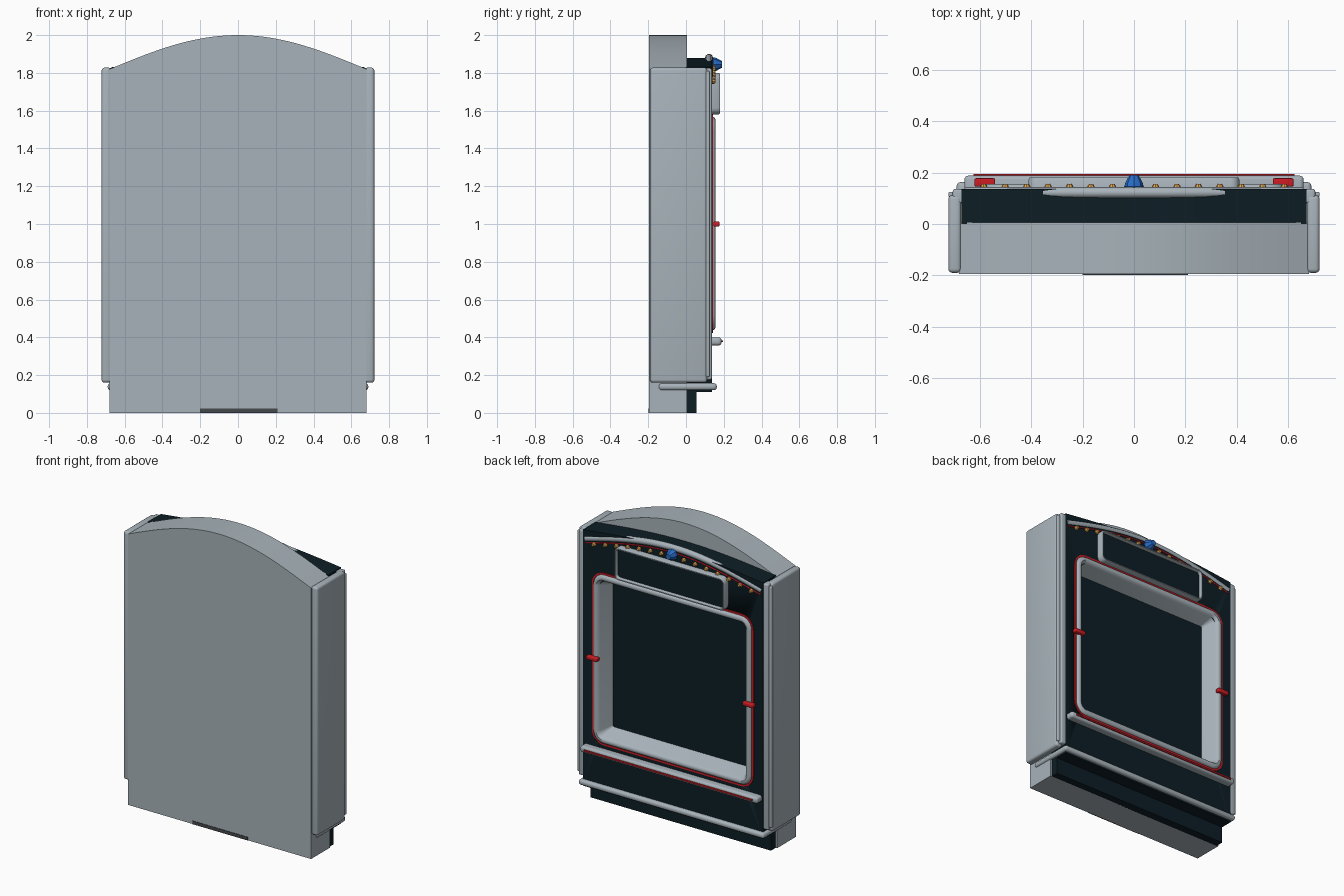
import bpy, bmesh, math
from mathutils import Matrix

if "Cube" in bpy.data.objects:
    bpy.data.objects.remove(bpy.data.objects["Cube"])


def mat(name, r, g, b):
    m = bpy.data.materials.new(name)
    m.diffuse_color = (r, g, b, 1)
    m.use_nodes = True
    m.node_tree.nodes["Principled BSDF"].inputs["Base Color"].default_value = m.diffuse_color
    return m


GREY = mat("metal grey", 0.39, 0.45, 0.49)
DARK = mat("dark teal", 0.004, 0.013, 0.019)
RED = mat("red trim", 0.60, 0.012, 0.018)
GOLD = mat("gold bulb", 0.75, 0.38, 0.09)
BLUE = mat("blue gem", 0.02, 0.15, 0.58)
CHAR = mat("charcoal", 0.06, 0.065, 0.07)


def finish(name, bm, material, smooth=True):
    bmesh.ops.recalc_face_normals(bm, faces=bm.faces)
    me = bpy.data.meshes.new(name)
    bm.to_mesh(me)
    bm.free()
    ob = bpy.data.objects.new(name, me)
    bpy.context.collection.objects.link(ob)
    me.materials.append(material)
    if smooth:
        bpy.ops.object.select_all(action='DESELECT')
        ob.select_set(True)
        bpy.context.view_layer.objects.active = ob
        bpy.ops.object.shade_smooth_by_angle(angle=math.radians(35))
    return ob


def box(name, x, y, z, material, bevel=0.0):
    """Box from (min, max) ranges with optionally rounded edges."""
    bm = bmesh.new()
    bmesh.ops.create_cube(bm, size=1)
    for v in bm.verts:
        for i, (a, b) in enumerate((x, y, z)):
            v.co[i] = (a + b) / 2 + v.co[i] * (b - a)
    if bevel:
        bmesh.ops.bevel(bm, geom=bm.edges[:], offset=bevel, segments=4,
                        profile=0.5, affect='EDGES')
    return finish(name, bm, material)


def prism(name, outline, y0, y1, material):
    """Extrude an x-z outline along y."""
    bm = bmesh.new()
    f = bm.faces.new([bm.verts.new((x, y0, z)) for x, z in outline])
    r = bmesh.ops.extrude_face_region(bm, geom=[f])
    bmesh.ops.translate(bm, vec=(0, y1 - y0, 0),
                        verts=[v for v in r["geom"] if isinstance(v, bmesh.types.BMVert)])
    return finish(name, bm, material)


def arch(half, z_end, rise, n=40):
    """Points of a cosine arch from +half to -half."""
    xs = [half - 2 * half * i / n for i in range(n + 1)]
    return [(x, z_end + rise * math.cos(math.pi / 2 * x / half)) for x in xs]


def round_rect(hw, hh, r, zc, n=6):
    pts = []
    for k, (sx, sz) in enumerate(((1, 1), (-1, 1), (-1, -1), (1, -1))):
        for i in range(n + 1):
            a = math.pi / 2 * (k + i / n)
            pts.append((sx * (hw - r) + r * math.cos(a), zc + sz * (hh - r) + r * math.sin(a)))
    return pts


def frame(name, hw, hh, r, zc, section, material):
    """Closed rounded-rectangle frame; section is a loop of (inset, y)."""
    bm = bmesh.new()
    rings = [[bm.verts.new((x, y, z)) for x, z in
              round_rect(hw - d, hh - d, max(r - d, 0.012), zc)] for d, y in section]
    for a, b in zip(rings, rings[1:] + rings[:1]):
        n = len(a)
        for i in range(n):
            bm.faces.new((a[i], a[(i + 1) % n], b[(i + 1) % n], b[i]))
    return finish(name, bm, material)


def tube(name, pts, radius, material):
    cu = bpy.data.curves.new(name, 'CURVE')
    cu.dimensions = '3D'
    cu.bevel_depth = radius
    cu.bevel_resolution = 3
    cu.use_fill_caps = True
    sp = cu.splines.new('POLY')
    sp.points.add(len(pts) - 1)
    for p, co in zip(sp.points, pts):
        p.co = (*co, 1)
    cu.materials.append(material)
    ob = bpy.data.objects.new(name, cu)
    bpy.context.collection.objects.link(ob)
    bpy.ops.object.select_all(action='DESELECT')
    ob.select_set(True)
    bpy.context.view_layer.objects.active = ob
    bpy.ops.object.convert(target='MESH')
    bpy.ops.object.shade_smooth_by_angle(angle=math.radians(50))
    return ob


def stud(name, x, y, z, steps, sides, material):
    """Faceted knob pointing along +y; steps are (radius, y offset)."""
    bm = bmesh.new()
    for (r0, a), (r1, b) in zip(steps, steps[1:]):
        bmesh.ops.create_cone(bm, cap_ends=True, segments=sides, radius1=r0, radius2=r1,
                              depth=b - a, matrix=Matrix.Translation((x, y + (a + b) / 2, z))
                              @ Matrix.Rotation(-math.pi / 2, 4, 'X'))
    return finish(name, bm, material, False)


# Arched grey shell
prism("shell", [(-0.68, 0), (0.68, 0)] + arch(0.68, 1.82, 0.18), -0.195, 0.005, GREY)
box("shell_tab", (-0.2, 0.21), (-0.198, -0.19), (0, 0.022), CHAR)

# Dark body with a recess for the screen
body = prism("body", [(-0.67, 0.11), (0.67, 0.11)] + arch(0.67, 1.83, 0.05), 0.0, 0.137, DARK)
cutter = prism("recess_cutter", round_rect(0.55, 0.53, 0.06, 1.0), 0.05, 0.3, DARK)
mod = body.modifiers.new("recess", 'BOOLEAN')
mod.operation = 'DIFFERENCE'
mod.object = cutter
bpy.context.view_layer.objects.active = body
bpy.ops.object.modifier_apply(modifier=mod.name)
bpy.data.objects.remove(cutter)
box("base", (-0.67, 0.67), (0.0, 0.055), (0, 0.115), DARK)

# Side panels and front edge strips
for s, side in ((-1, "left"), (1, "right")):
    xr = lambda a, b: tuple(sorted((s * a, s * b)))
    box(side + "_panel", xr(0.672, 0.722), (-0.19, 0.112), (0.16, 1.828), GREY, 0.016)
    box(side + "_edge_strip", xr(0.662, 0.705), (0.08, 0.137), (0.175, 1.825), GREY, 0.01)
    box(side + "_edge_gap", xr(0.69, 0.722), (0.105, 0.125), (0.19, 1.81), GREY, 0.006)
    # Red clips on the screen frame
    box(side + "_clip", xr(0.54, 0.62), (0.145, 0.178), (0.987, 1.013), RED, 0.006)

# Screen frame with sloping inner walls and red outline
frame("screen_frame", 0.588, 0.567, 0.08, 1.003,
      [(0, 0.06), (0, 0.14), (0.006, 0.151), (0.016, 0.156), (0.028, 0.156),
       (0.038, 0.149), (0.045, 0.135), (0.082, 0.052), (0.05, 0.045)], GREY)
frame("screen_outline", 0.6, 0.579, 0.09, 1.003,
      [(0, 0.12), (0, 0.143), (0.012, 0.143), (0.012, 0.12)], RED)

# Upper sign panel
frame("sign_frame", 0.41, 0.11, 0.035, 1.69,
      [(0, 0.12), (0, 0.172), (0.005, 0.181), (0.012, 0.181), (0.017, 0.172), (0.017, 0.12)], GREY)
prism("sign_face", round_rect(0.4, 0.1, 0.03, 1.69), 0.12, 0.16, DARK)

# Shelf with red line, and lower rim
box("shelf", (-0.66, 0.66), (0.1, 0.188), (0.357, 0.4), GREY, 0.016)
box("shelf_line", (-0.625, 0.625), (0.18, 0.195), (0.374, 0.384), RED)
box("lower_rim", (-0.69, 0.69), (-0.145, 0.163), (0.12, 0.157), GREY, 0.016)

# Arched top trim with red line beneath
tube("top_trim", [(x, 0.122, z) for x, z in arch(0.655, 1.772, 0.108)], 0.021, GREY)
tube("top_trim_line", [(x, 0.136, z - 0.026) for x, z in arch(0.65, 1.772, 0.108)], 0.005, RED)

# Row of bulbs and centre gem
for i in range(-7, 8):
    if i:
        x = i * 0.0835
        z = 1.74 + 0.09 * math.cos(math.pi / 2 * x / 0.655)
        stud("bulb_%d" % (i + 8), x, 0.13, z, [(0.014, 0), (0.014, 0.015), (0.008, 0.026)], 8, GOLD)
stud("gem", 0, 0.13, 1.845, [(0.03, 0), (0.038, 0.015), (0.034, 0.03), (0.018, 0.06)], 8, BLUE)
